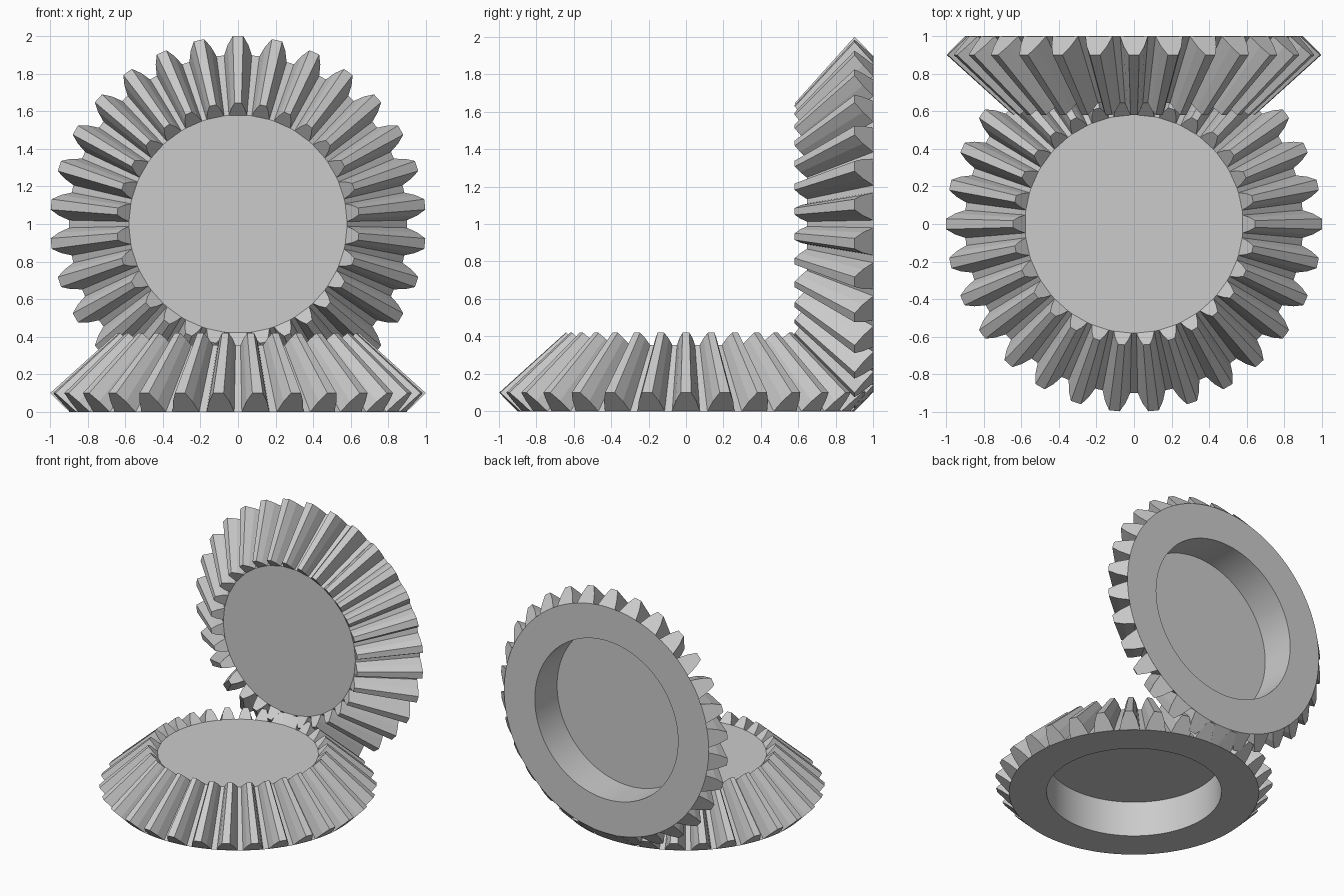
import bpy, bmesh
from math import sin, cos, pi, radians
from mathutils import Vector

if "Cube" in bpy.data.objects:
    bpy.data.objects.remove(bpy.data.objects["Cube"])

TEETH = 30
SHRINK = 0.645                 # size of the inner tooth end against the outer end
APEX = Vector((0, 0, 1))       # point where the pitch cones meet

steel = bpy.data.materials.new("plain grey")
steel.use_nodes = True
grey = (0.6, 0.6, 0.6, 1)
steel.diffuse_color = grey
steel.node_tree.nodes["Principled BSDF"].inputs["Base Color"].default_value = grey


def polar(r, angle, z):
    return Vector((r * cos(angle), r * sin(angle), z))


def finish(bm, name, location, rotation):
    bmesh.ops.recalc_face_normals(bm, faces=bm.faces)
    mesh = bpy.data.meshes.new(name)
    bm.to_mesh(mesh)
    bm.free()
    mesh.materials.append(steel)
    obj = bpy.data.objects.new(name, mesh)
    bpy.context.collection.objects.link(obj)
    obj.location, obj.rotation_euler = location, rotation
    return obj


def gear_body(name, location, rotation, segments=120):
    """Conical blank with a round recess in its base."""
    profile = [(0.9 * SHRINK, 1 - SHRINK), (0.9, 0), (0.63, 0), (0.63, 0.28)]
    bm = bmesh.new()
    rings = [[bm.verts.new(polar(r, 2 * pi * i / segments, z)) for i in range(segments)]
             for r, z in profile]
    for a, b in zip(rings, rings[1:]):
        for i in range(segments):
            j = (i + 1) % segments
            bm.faces.new((a[i], a[j], b[j], b[i]))
    bm.faces.new(rings[0])
    bm.faces.new(rings[-1])
    obj = finish(bm, name, location, rotation)
    bpy.ops.object.select_all(action="DESELECT")
    obj.select_set(True)
    bpy.context.view_layer.objects.active = obj
    bpy.ops.object.shade_smooth_by_angle(angle=radians(30))


def gear_teeth(name, location, rotation, phase):
    """Straight bevel teeth, each tapering towards the apex."""
    half = [(0.9, 0.074, 0), (0.955, 0.055, 0.055), (1.0, 0.028, 0.1)]
    section = [(r, -w, z) for r, w, z in half] + [(r, w, z) for r, w, z in reversed(half)]
    bm = bmesh.new()
    for n in range(TEETH):
        turn = phase + 2 * pi * n / TEETH
        outer = [polar(r, turn + w / r, z) for r, w, z in section]
        inner = [APEX + (p - APEX) * SHRINK for p in outer]
        a = [bm.verts.new(p) for p in outer]
        b = [bm.verts.new(p) for p in inner]
        bm.faces.new(a)
        bm.faces.new(b[::-1])
        for i in range(len(a)):
            j = (i + 1) % len(a)
            bm.faces.new((a[j], a[i], b[i], b[j]))
    finish(bm, name, location, rotation)


# Lying gear, and an upright gear meshing with it at the back
for label, location, rotation, phase in (
        ("lower_gear", (0, 0, 0), (0, 0, 0), 0),
        ("upright_gear", (0, 1, 1), (pi / 2, 0, 0), pi / TEETH)):
    gear_body(label + "_body", location, rotation)
    gear_teeth(label + "_teeth", location, rotation, phase)
